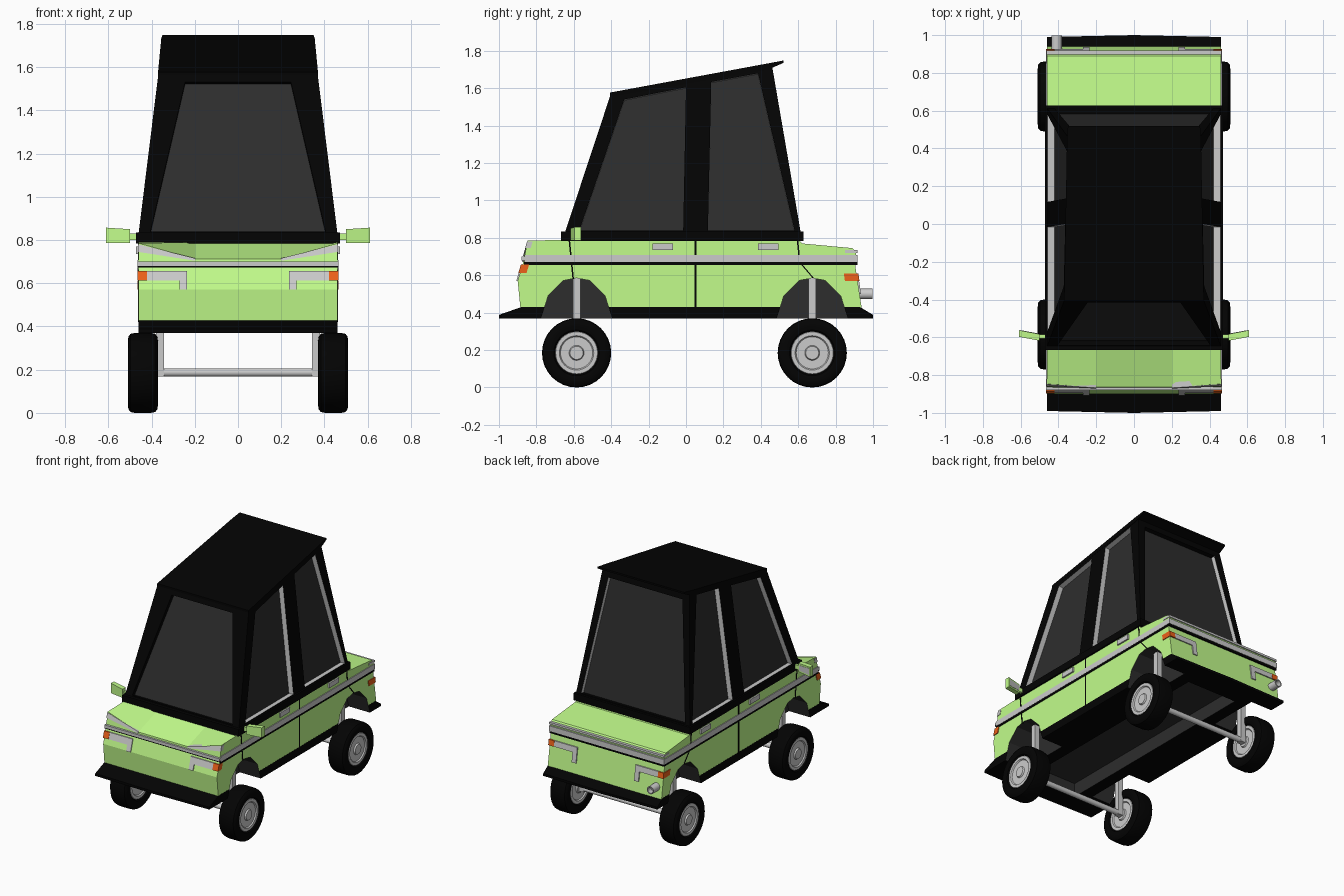
import bpy, bmesh, math
from mathutils import Vector

if "Cube" in bpy.data.objects:
    bpy.data.objects.remove(bpy.data.objects["Cube"])


def material(name, r, g, b):
    m = bpy.data.materials.new(name)
    m.diffuse_color = (r, g, b, 1)
    m.use_nodes = True
    m.node_tree.nodes["Principled BSDF"].inputs["Base Color"].default_value = m.diffuse_color
    return m


GREEN = material("green_paint", 0.54, 0.98, 0.26)
BLACK = material("black_trim", 0.001, 0.001, 0.001)
DARK = material("dark_lining", 0.026, 0.026, 0.026)
GLASS = material("dark_glass", 0.026, 0.026, 0.026)
ORANGE = material("orange_lamp", 0.85, 0.12, 0.01)
GREY = material("grey_trim", 0.63, 0.63, 0.63)


def finish(name, bm, mats=()):
    bmesh.ops.recalc_face_normals(bm, faces=bm.faces[:])
    me = bpy.data.meshes.new(name)
    bm.to_mesh(me)
    bm.free()
    ob = bpy.data.objects.new(name, me)
    bpy.context.collection.objects.link(ob)
    for m in mats:
        me.materials.append(m)
    return ob


def loft(name, sections, mats=()):
    """Join equal closed rings of 3D points and cap both ends."""
    bm = bmesh.new()
    rings = [[bm.verts.new(p) for p in s] for s in sections]
    n = len(rings[0])
    for a, b in zip(rings, rings[1:]):
        for i in range(n):
            j = (i + 1) % n
            bm.faces.new((a[i], a[j], b[j], b[i]))
    bm.faces.new(rings[0])
    bm.faces.new(rings[-1])
    return finish(name, bm, mats)


def prism(name, pts, axis, a, b, mat=None, shear=0, z0=0):
    """Extrude a 2D outline along an axis; shear leans y with height."""
    def place(p, t):
        v = {'x': (t, p[0], p[1]), 'y': (p[0], t, p[1]), 'z': (p[0], p[1], t)}[axis]
        return (v[0], v[1] + shear * (v[2] - z0), v[2])
    return loft(name, [[place(p, t) for p in pts] for t in (a, b)], [mat] if mat else [])


def box(name, x, y, z, mat=None, shear=0, z0=0):
    pts = [(x[0], z[0]), (x[1], z[0]), (x[1], z[1]), (x[0], z[1])]
    return prism(name, pts, 'y', y[0], y[1], mat, shear, z0)


def lathe(name, profile, centre, mat=None):
    """Spin an (x, radius) profile about the x direction."""
    bm = bmesh.new()
    vs = [bm.verts.new((x, 0, r)) for x, r in profile]
    es = [bm.edges.new(p) for p in zip(vs, vs[1:])]
    bmesh.ops.spin(bm, geom=vs + es, cent=(0, 0, 0), axis=(1, 0, 0),
                   angle=math.tau, steps=32, use_merge=True)
    bmesh.ops.remove_doubles(bm, verts=bm.verts[:], dist=1e-4)
    ob = finish(name, bm, [mat] if mat else [])
    ob.location = centre
    bpy.ops.object.select_all(action='DESELECT')
    ob.select_set(True)
    bpy.context.view_layer.objects.active = ob
    bpy.ops.object.shade_smooth_by_angle(angle=math.radians(35))
    return ob


# Body shell: side profile, with the hood dipping in the middle
def body_section(x, nose_y, nose_z):
    p = [(-.885, .42), (-.9, .57), (-.87, .67), (nose_y, nose_z), (-.63, .79), (.6, .79),
         (.62, .77), (.89, .745), (.91, .72), (.905, .65), (.94, .42)]
    return [(x, y, z) for y, z in p]


body = loft("body_shell", [body_section(-.46, -.847, .785), body_section(-.2, -.864, .712),
                           body_section(.2, -.864, .712), body_section(.46, -.847, .785)],
            [GREEN, DARK])

# Black lower skirt with slightly bowed front and rear lips
skirt = loft("lower_skirt", [[(x, -e, .37), (x, e, .37), (x, e, .388), (x, .93, .43),
                              (x, -.88, .43), (x, -e, .388)]
                             for x, e in ((-.461, .99), (0, 1), (.461, .99))], [BLACK])
skirt.data.materials.append(DARK)

# Wheel arches and floor tunnel, cut out of both
AXLES = (-.585, .675)
ARCH = [(-.19, .3), (-.19, .37), (-.152, .49), (-.07, .572), (0, .585),
        (.07, .572), (.152, .49), (.19, .37), (.19, .3)]
cutters = [box("tunnel_cutter", (-.2, .2), (-.85, .8), (.3, .47), DARK)]
for yc in AXLES:
    for s in (-1, 1):
        cutters.append(prism("arch_cutter", [(yc + y, z) for y, z in ARCH], 'x', s * .29, s * .6, DARK))
for c in cutters:
    c.hide_render = True
    c.data.materials.append(DARK)
    for p in c.data.polygons:
        p.material_index = 1
for ob in (body, skirt):
    bpy.context.view_layer.objects.active = ob
    for c in cutters:
        m = ob.modifiers.new("cut", 'BOOLEAN')
        m.operation, m.solver, m.object = 'DIFFERENCE', 'EXACT', c
        bpy.ops.object.modifier_apply(modifier=m.name)
for c in cutters:
    bpy.data.objects.remove(c)

# Cabin: framed, recessed windows joined into one closed shell
cab = bmesh.new()


def window(outer, inner, depth, reveal=(1, 1, 1, 1)):
    """Frame ring, reveal and recessed glass; slots 0 black, 1 grey, 2 glass."""
    o, i = [Vector(p) for p in outer], [Vector(p) for p in inner]
    n = (i[1] - i[0]).cross(i[3] - i[0]).normalized()
    if n.dot(i[0] - Vector((0, 0, 1.2))) > 0:
        n = -n
    g = [p + n * depth for p in i]
    quads = [([a[k], a[(k + 1) % 4], b[(k + 1) % 4], b[k]], m[k])
             for a, b, m in ((o, i, (0, 0, 0, 0)), (i, g, reveal)) for k in range(4)] + [(g, 2)]
    for pts, m in quads:
        cab.faces.new([cab.verts.new(p) for p in pts]).material_index = m


def half_width(z): return .465 - .124 * (z - .79)
def front_y(z): return -.66 + .331 * (z - .79)
def rear_y(z): return .62 - .172 * (z - .79)
def on_side(s, pts): return [(s * half_width(z), y, z) for y, z in pts]


def on_end(fy, lo, hi, wlo, whi):
    return [(x, fy(z), z) for x, z in ((-wlo, lo), (wlo, lo), (whi, hi), (-whi, hi))]


B_LO, B_HI = (.05, .79), (.07, 1.654)
F_LO, F_HI, R_LO, R_HI = (-.66, .79), (front_y(1.575), 1.575), (.62, .79), (rear_y(1.72), 1.72)
for s in (-1, 1):
    window(on_side(s, [F_LO, B_LO, B_HI, F_HI]),
           on_side(s, [(-.57, .84), (-.015, .84), (0, 1.605), (-.33, 1.54)]), .037)
    window(on_side(s, [B_LO, R_LO, R_HI, B_HI]),
           on_side(s, [(.117, .84), (.58, .84), (.385, 1.68), (.135, 1.634)]), .037)
window(on_end(front_y, .79, 1.575, .465, half_width(1.575)),
       on_end(front_y, .84, 1.53, .405, .245), .028, (0, 0, 0, 0))
window(on_end(rear_y, .79, 1.72, .465, half_width(1.72)),
       on_end(rear_y, .84, 1.665, .42, .3), .03, (0, 1, 0, 1))
for path in ([F_LO, B_LO, R_LO], [F_HI, B_HI, R_HI]):
    ring = on_side(1, path) + on_side(-1, path[::-1])
    cab.faces.new([cab.verts.new(p) for p in ring])
bmesh.ops.remove_doubles(cab, verts=cab.verts[:], dist=1e-4)
finish("cabin", cab, [BLACK, GREY, GLASS])

# Roof slab with rear overhang, and the rim under the windows
loft("roof", [[(-w, y, z), (w, y, z), (w, y, z + t), (-w, y, z + t)]
              for w, y, z, t in ((.37, -.405, 1.555, .022), (.355, .44, 1.7, .033),
                                 (.35, .52, 1.735, .013))], [BLACK])
box("cabin_rim", (-.471, .471), (-.667, .628), (.783, .834), BLACK)

# Belt stripes wrapping the body
box("belt_stripe", (-.465, .465), (-.86, .918), (.67, .708), GREY)
box("belt_line", (-.464, .464), (-.865, .916), (.655, .67), BLACK)
box("front_stripe", (-.465, .465), (-.88, -.85), (.68, .7), GREY)
box("front_line", (-.464, .464), (-.878, -.85), (.673, .68), BLACK)
box("rear_strip", (-.463, .463), (.85, .918), (.72, .735), GREY)

for s in (-1, 1):
    # Front lamps and the brow strip under the hood edge
    prism("front_brow", [(s * .462, .78), (s * .462, .745), (s * .2, .704), (s * .2, .716)],
          'y', -.88, -.85, GREY, .27, .67)
    ell = [(.235, .657), (.42, .657), (.42, .612), (.27, .612), (.27, .57), (.235, .57)]
    prism("headlight", [(s * x, z) for x, z in ell], 'y', -.907, -.87, GREY, .3, .57)
    box("front_indicator", (s * .42, s * .465), (-.909, -.865), (.612, .657), ORANGE, .3, .57)
    # Rear lamps
    ell = [(.235, .61), (.42, .61), (.42, .57), (.27, .57), (.27, .5), (.235, .5)]
    prism("tail_light", [(s * x, z) for x, z in ell], 'y', .9, .936, GREY, -.15, .5)
    box("rear_indicator", (s * .42, s * .465), (.86, .938), (.57, .61), ORANGE, -.15, .5)
    # Door gaps and handles
    side = (s * .45, s * .463)
    box("middle_door_gap", side, (.045, .056), (.42, .79), BLACK)
    box("front_door_gap", side, (-.628, -.62), (.58, .79), BLACK, -.1, .79)
    box("rear_door_gap", side, (.592, .6), (.67, .79), BLACK, -.1, .79)
    box("rear_door_gap_lower", side, (.604, .612), (.585, .67), BLACK, -.85, .67)
    for y in (-.18, .385):
        box("door_handle", (s * .45, s * .471), (y, y + .11), (.735, .77), GREY)
    # Wing mirrors
    box("mirror_stalk", (s * .44, s * .51), (-.605, -.585), (.8, .83), GREEN)
    loft("wing_mirror", [[(s * x, y, a), (s * x, y + .035, a), (s * x, y + .035, b), (s * x, y, b)]
                         for x, y, a, b in ((.5, -.618, .787, .85), (.61, -.597, .785, .857))], [GREEN])
    loft("mirror_glass", [[(s * x, y, a), (s * x, y + .004, a), (s * x, y + .004, b), (s * x, y, b)]
                          for x, y, a, b in ((.51, -.583, .8, .838), (.6, -.566, .796, .846))], [GREY])

# Wheels, struts and axles
half_tyre = [(.048, .11), (.064, .122), (.07, .145), (.067, .168), (.057, .181), (.037, .185)]
half_hub = [(.06, 0), (.06, .035), (.05, .04), (.05, .086), (.058, .092), (.058, .112), (.045, .118)]
for y in AXLES:
    for s in (-1, 1):
        c = (s * .44, y, .185)
        lathe("tyre", half_tyre + [(-x, r) for x, r in half_tyre[::-1]], c, BLACK)
        lathe("wheel_hub", half_hub + [(-x, r) for x, r in half_hub[::-1]], c, GREY)
        box("strut", (s * .342, s * .38), (y - .02, y + .02), (.168, .6), GREY)
    lathe("axle", [(-.4, 0), (-.4, .019), (.4, .019), (.4, 0)], (0, y, .187), GREY)

# Exhaust pipe
pipe = lathe("exhaust_pipe", [(.88, 0), (.88, .028), (.998, .028), (.998, .021), (.96, .021), (.96, 0)],
             (-.41, 0, .5), GREY)
pipe.rotation_euler.z = math.pi / 2
